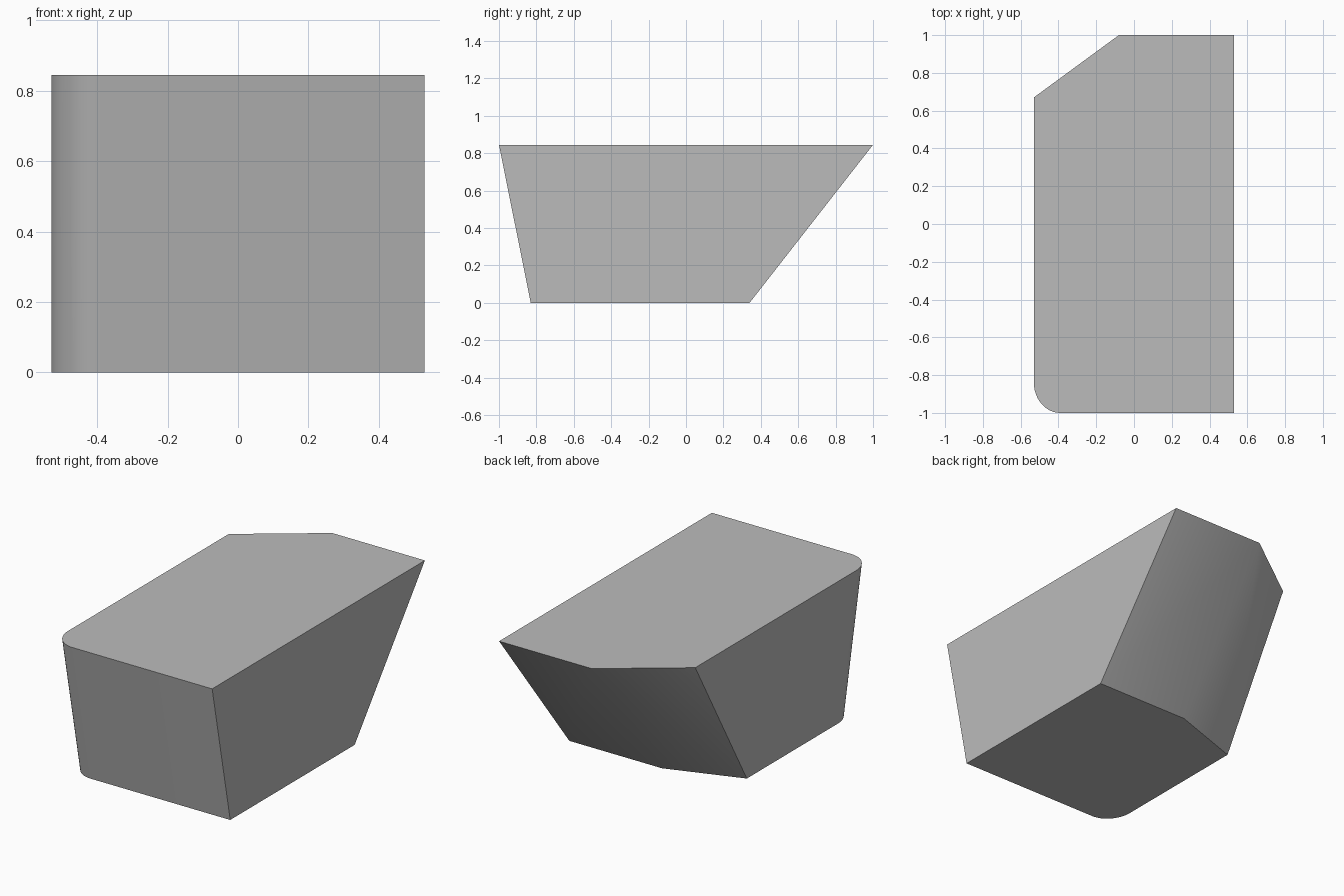
import bpy, bmesh, math

cube = bpy.data.objects.get("Cube")
if cube:
    bpy.data.objects.remove(cube, do_unlink=True)

HALF_W, HEIGHT = 0.53, 0.845
RX, RY, STEPS = 0.14, 0.16, 12

# One plain grey for the whole body
grey = bpy.data.materials.new("plain_grey")
grey.use_nodes = True
color = (0.5, 0.5, 0.5, 1)
grey.diffuse_color = color
grey.node_tree.nodes["Principled BSDF"].inputs["Base Color"].default_value = color


def outline(front, back, chamfer):
    """Plan outline: rounded front corner, clipped back corner."""
    pts = [(HALF_W, front), (HALF_W, back), (-0.08, back), (-HALF_W, back - chamfer)]
    for i in range(STEPS + 1):
        a = math.pi + i / STEPS * math.pi / 2
        pts.append((-HALF_W + RX + RX * math.cos(a), front + RY + RY * math.sin(a)))
    return pts


# Body lofted from the short base to the longer top
bm = bmesh.new()
base = [bm.verts.new((x, y, 0)) for x, y in outline(-0.83, 0.34, 0.155)]
top = [bm.verts.new((x, y, HEIGHT)) for x, y in outline(-1, 1, 0.33)]
bm.faces.new(base[::-1])
bm.faces.new(top)
n = len(base)
for i in range(n):
    j = (i + 1) % n
    if i == 2:  # twisted clipped corner, split along its diagonal
        bm.faces.new((base[i], base[j], top[i]))
        bm.faces.new((base[j], top[j], top[i]))
    else:
        bm.faces.new((base[i], base[j], top[j], top[i]))
bmesh.ops.recalc_face_normals(bm, faces=bm.faces)
mesh = bpy.data.meshes.new("tapered_body")
bm.to_mesh(mesh)
bm.free()
mesh.materials.append(grey)

body = bpy.data.objects.new("tapered_body", mesh)
bpy.context.collection.objects.link(body)
bpy.ops.object.select_all(action="DESELECT")
body.select_set(True)
bpy.context.view_layer.objects.active = body
bpy.ops.object.shade_smooth_by_angle(angle=math.radians(40))
